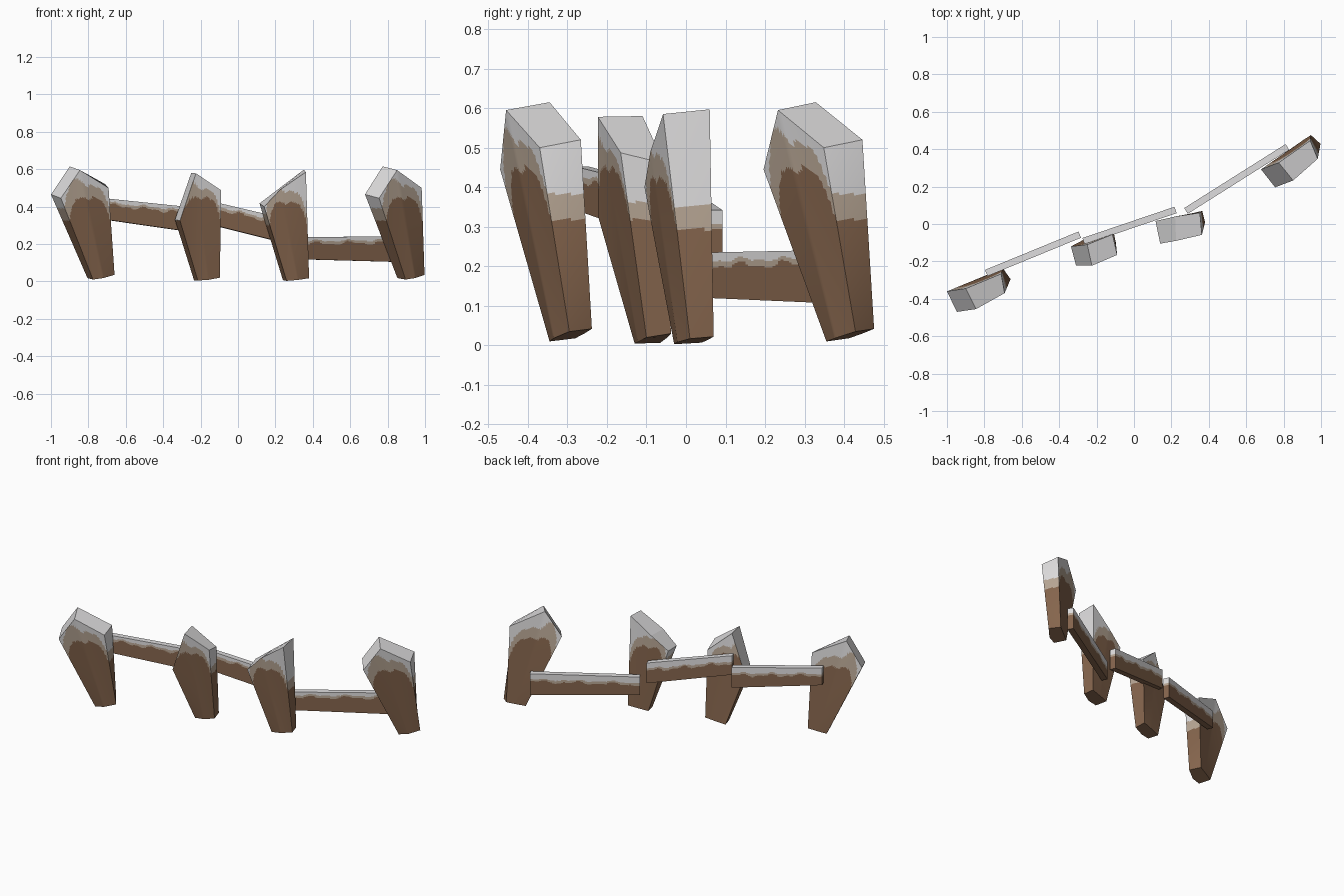
import bpy, bmesh, math
from mathutils import Vector, Matrix

if "Cube" in bpy.data.objects:
    bpy.data.objects.remove(bpy.data.objects["Cube"])


def material(name, rgb):
    m = bpy.data.materials.new(name)
    m.diffuse_color = (*rgb, 1)
    m.use_nodes = True
    m.node_tree.nodes["Principled BSDF"].inputs["Base Color"].default_value = m.diffuse_color
    return m


MATS = [material("brown wood", (0.235, 0.13, 0.074)),
        material("thin frost", (0.48, 0.385, 0.30)),
        material("snow", (0.74, 0.73, 0.735))]


def build(name, bottom, top, ts, rule, nx, ny, caps):
    """Loft columns from bottom to top; rule(t, z, top_z, panel) picks the colour."""
    bm = bmesh.new()
    B, T = [Vector(p) for p in bottom], [Vector(p) for p in top]
    n = len(B)
    for i in range(n):
        j = (i + 1) % n
        grid, top_z = [], []
        for a in range(nx + 1):
            s = a / nx
            lo, hi = B[i].lerp(B[j], s), T[i].lerp(T[j], s)
            top_z.append(hi.z)
            grid.append([bm.verts.new(lo.lerp(hi, b / ny)) for b in range(ny + 1)])
        for a in range(nx):
            t = ts[i] + (ts[j] - ts[i]) * (a + 0.5) / nx
            tz = (top_z[a] + top_z[a + 1]) / 2
            for b in range(ny):
                f = bm.faces.new((grid[a][b], grid[a + 1][b],
                                  grid[a + 1][b + 1], grid[a][b + 1]))
                f.material_index = rule(t, f.calc_center_median().z, tz, i)
    bmesh.ops.remove_doubles(bm, verts=bm.verts, dist=1e-5)
    # end caps: snow on top, wood underneath
    for c in caps:
        bm.faces.new([bm.verts.new(T[k]) for k in c]).material_index = 2
    bm.faces.new([bm.verts.new(p) for p in reversed(B)]).material_index = 0
    me = bpy.data.meshes.new(name)
    bm.to_mesh(me)
    bm.free()
    for m in MATS:
        me.materials.append(m)
    ob = bpy.data.objects.new(name, me)
    bpy.context.collection.objects.link(ob)
    bpy.ops.object.select_all(action='DESELECT')
    ob.select_set(True)
    bpy.context.view_layer.objects.active = ob
    bpy.ops.object.shade_smooth_by_angle(angle=math.radians(35))


def post(name, bottom, top, base, gap):
    # columns: front left, middle, right, then back right, middle, left
    def rule(t, z, tz, panel):
        wood = base + 0.12 * min(1, 1.6 * math.sin(math.pi * t)) + 0.008 * math.sin(23 * t)
        frost = wood + gap + 0.035 * math.exp(-((t - 0.28) / 0.15) ** 2)
        return 0 if z < wood else 1 if z < frost else 2
    build(name, bottom, top, (0, 0.4, 1, 1, 0.5, 0), rule, 14, 60,
          [(0, 1, 4, 5), (1, 2, 3, 4)])


def rail(name, p, q, zp, zq, thick=0.036):
    # p, q: end centres in plan; zp, zq: (bottom, top) heights at each end
    p, q = Vector(p), Vector(q)
    d = (q - p).normalized()
    o = Vector((-d.y, d.x)) * thick / 2
    plan = [(p - o, zp), (q - o, zq), (q + o, zq), (p + o, zp)]

    def rule(t, z, tz, panel):
        wave = math.sin(19 * t) * 0.6 + math.sin(41 * t + 1) * 0.4
        snow = (0.02 if panel == 0 else 0.036) + 0.007 * wave
        depth = tz - z
        return 2 if depth < snow else 1 if depth < snow + 0.014 + 0.005 * wave else 0
    build(name, [(c.x, c.y, z[0]) for c, z in plan], [(c.x, c.y, z[1]) for c, z in plan],
          (0, 1, 1, 0), rule, 50, 30, [(0, 1, 2, 3)])


# outer posts share one shape; the right one is turned a little
outer_bottom = [(-0.775, -0.345, 0.01), (-0.72, -0.335, 0.018), (-0.66, -0.295, 0.035),
                (-0.70, -0.238, 0.042), (-0.75, -0.257, 0.03), (-0.805, -0.28, 0.018)]
outer_top = [(-0.947, -0.47, 0.445), (-0.845, -0.455, 0.595), (-0.692, -0.37, 0.50),
             (-0.71, -0.266, 0.52), (-0.90, -0.345, 0.615), (-1.0, -0.36, 0.465)]
turn = (Matrix.Translation((0.754, 0.198, 0)) @ Matrix.Rotation(math.radians(12.4), 4, 'Z')
        @ Matrix.Translation((0.947, 0.468, 0)))
post("left_post", outer_bottom, outer_top, 0.325, 0.065)
post("right_post", [turn @ Vector(p) for p in outer_bottom],
     [turn @ Vector(p) for p in outer_top], 0.325, 0.065)

# inner posts
post("middle_left_post",
     [(-0.215, -0.13, 0.005), (-0.16, -0.122, 0.008), (-0.097, -0.10, 0.02),
      (-0.11, -0.038, 0.03), (-0.17, -0.05, 0.018), (-0.235, -0.066, 0.006)],
     [(-0.31, -0.222, 0.325), (-0.225, -0.223, 0.578), (-0.09, -0.165, 0.487),
      (-0.115, -0.055, 0.46), (-0.25, -0.11, 0.58), (-0.337, -0.12, 0.33)], 0.325, 0.045)
post("middle_right_post",
     [(0.26, -0.03, 0.003), (0.32, -0.022, 0.008), (0.38, 0.01, 0.017),
      (0.365, 0.07, 0.022), (0.30, 0.055, 0.014), (0.24, 0.04, 0.007)],
     [(0.14, -0.105, 0.40), (0.225, -0.09, 0.49), (0.363, -0.058, 0.585),
      (0.352, 0.06, 0.597), (0.22, 0.04, 0.497), (0.115, 0.016, 0.417)], 0.30, 0.06)

# rails running behind the posts
rail("left_rail", (-0.79, -0.262), (-0.29, -0.057), (0.342, 0.452), (0.27, 0.40))
rail("middle_rail", (-0.27, -0.092), (0.222, 0.075), (0.335, 0.457), (0.212, 0.342))
rail("right_rail", (0.278, 0.07), (0.82, 0.412), (0.12, 0.235), (0.105, 0.242))
